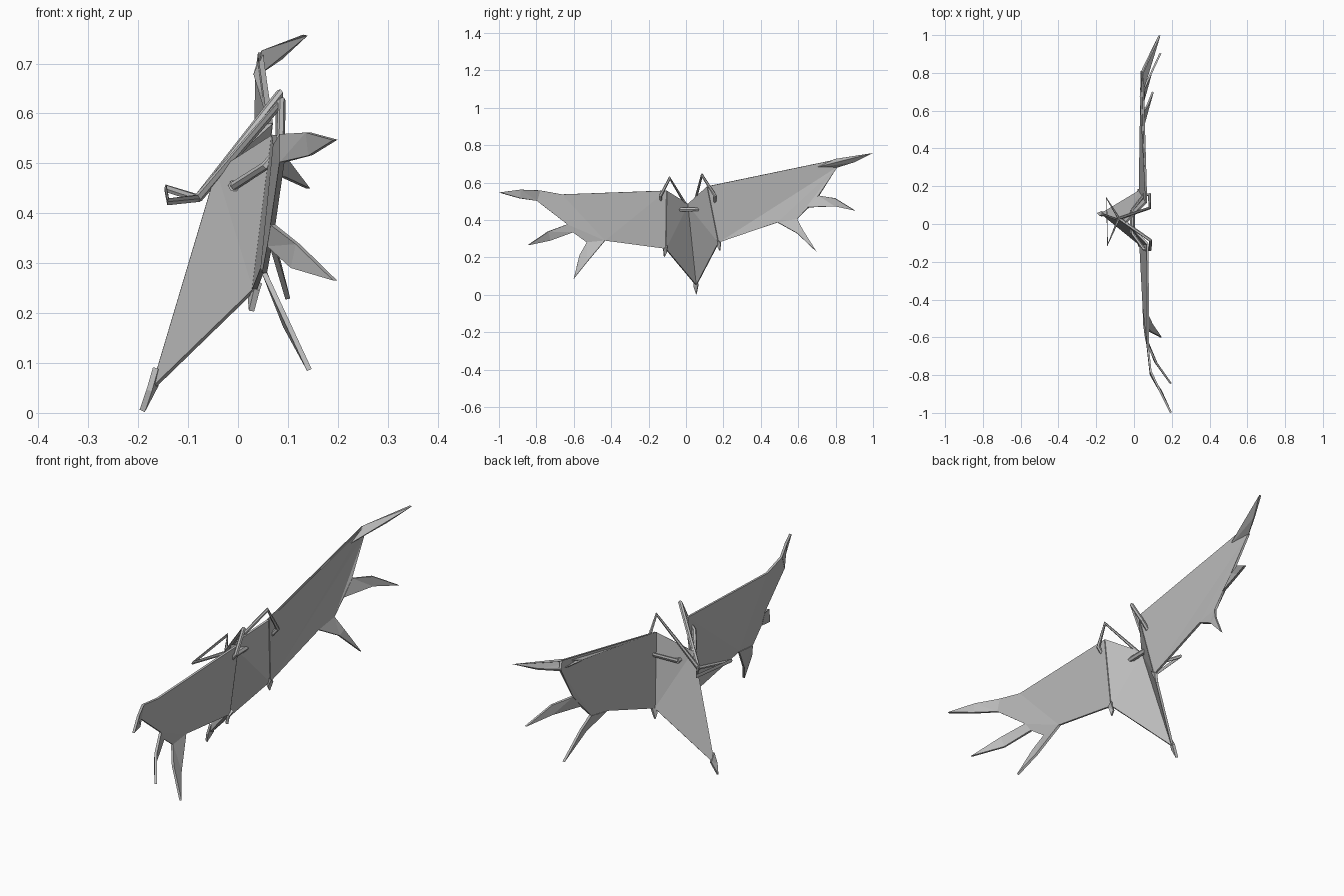
import bpy, bmesh
from mathutils import Vector

if "Cube" in bpy.data.objects:
    bpy.data.objects.remove(bpy.data.objects["Cube"])

grey = bpy.data.materials.new("plain grey")
grey.diffuse_color = (0.5, 0.5, 0.5, 1)
grey.use_nodes = True
grey.node_tree.nodes["Principled BSDF"].inputs["Base Color"].default_value = grey.diffuse_color


def plate(name, pts, thick=0.01):
    """Thin flat-shaded sheet through the given outline."""
    bm = bmesh.new()
    f = bm.faces.new([bm.verts.new(p) for p in pts])
    bmesh.ops.triangulate(bm, faces=[f])
    me = bpy.data.meshes.new(name)
    bm.to_mesh(me)
    bm.free()
    me.materials.append(grey)
    ob = bpy.data.objects.new(name, me)
    bpy.context.collection.objects.link(ob)
    m = ob.modifiers.new("thickness", 'SOLIDIFY')
    m.thickness = thick
    m.offset = 0
    return ob


def tube(name, pts, r=0.009, closed=False):
    """Thin rod following a polyline."""
    cu = bpy.data.curves.new(name, 'CURVE')
    cu.dimensions = '3D'
    cu.bevel_depth = r
    cu.bevel_resolution = 1
    cu.use_fill_caps = True
    sp = cu.splines.new('POLY')
    sp.points.add(len(pts) - 1)
    for p, c in zip(sp.points, pts):
        p.co = (*c, 1)
    sp.use_cyclic_u = closed
    sp.use_smooth = False
    cu.materials.append(grey)
    ob = bpy.data.objects.new(name, cu)
    bpy.context.collection.objects.link(ob)
    return ob


# Shared corners of the body and wing roots
crease_top, crease_low = (-0.04, 0.01, 0.485), (-0.17, 0.055, 0.05)
top_l, low_l = (0.065, 0.115, 0.58), (0.03, 0.175, 0.28)
top_r, low_r = (0.072, -0.105, 0.557), (0.033, -0.11, 0.247)

# Folded body: two panels meeting at the crease
plate("body_panel_left", [crease_top, top_l, low_l, crease_low])
plate("body_panel_right", [crease_top, crease_low, low_r, top_r])

# Left wing (+y) and its three fingers
l1, l2, l3 = (0.035, 0.67, 0.676), (0.045, 0.797, 0.722), (0.04, 0.81, 0.685)
l4, l5 = (0.05, 0.71, 0.53), (0.05, 0.652, 0.468)
l6, l7 = (0.045, 0.594, 0.405), (0.042, 0.49, 0.387)
plate("left_wing", [top_l, l1, l2, l3, l4, l5, l6, l7, low_l])
plate("left_finger_top", [l1, l2, (0.135, 0.998, 0.757), (0.085, 0.90, 0.712), l3])
plate("left_finger_middle", [l4, (0.09, 0.797, 0.516), (0.14, 0.904, 0.45),
                             (0.09, 0.797, 0.473), l5])
plate("left_finger_low", [l6, (0.07, 0.626, 0.345), (0.10, 0.70, 0.228),
                          (0.07, 0.594, 0.329), l7])

# Right wing (-y) and its three fingers
r1, r2, r3 = (0.075, -0.663, 0.537), (0.088, -0.78, 0.558), (0.088, -0.797, 0.502)
r4, r5 = (0.07, -0.635, 0.377), (0.063, -0.604, 0.334)
r6, r7 = (0.053, -0.53, 0.28), (0.05, -0.433, 0.29)
plate("right_wing", [top_r, r1, r2, r3, r4, r5, r6, r7, low_r])
plate("right_finger_top", [r2, (0.14, -0.888, 0.562), (0.195, -0.998, 0.547),
                           (0.145, -0.888, 0.516), r3])
plate("right_finger_middle", [r4, (0.12, -0.738, 0.338), (0.195, -0.845, 0.265),
                              (0.11, -0.727, 0.29), r5])
plate("right_finger_low", [r6, (0.085, -0.57, 0.211), (0.143, -0.60, 0.086),
                           (0.095, -0.53, 0.174), r7])

# Small points below the wing roots and the tail tip
for name, p in (("left_root_point", low_l), ("right_root_point", low_r)):
    s = 1 if p[1] > 0 else -1
    c = Vector(p)
    plate(name, [c + Vector((0.01, -s * 0.01, 0.015)), c + Vector((0.005, s * 0.012, 0.0)),
                 c + Vector((-0.006, s * 0.006, -0.043)), c + Vector((-0.008, -s * 0.006, -0.02))], 0.012)
plate("tail_tip", [(-0.165, 0.045, 0.09), (-0.165, 0.066, 0.055),
                   (-0.192, 0.056, 0.004), (-0.178, 0.042, 0.045)], 0.012)

# Strap frame: shoulder rods, side hooks, cross bar and chest triangle
peak_l, peak_r = (0.083, 0.085, 0.64), (0.088, -0.087, 0.624)
knot = (-0.08, 0.03, 0.43)
end_l, end_r = (-0.008, 0.075, 0.458), (-0.008, -0.05, 0.455)
tube("shoulder_strap_left", [knot, peak_l, (0.083, 0.155, 0.53),
                             (0.055, 0.155, 0.50), end_l])
tube("shoulder_strap_right", [knot, peak_r, (0.085, -0.135, 0.53),
                              (0.055, -0.135, 0.495), end_r])
tube("cross_bar", [end_l, end_r], 0.012)
tube("chest_triangle", [knot, (-0.145, 0.135, 0.45), (-0.14, -0.11, 0.423)], 0.008, True)
